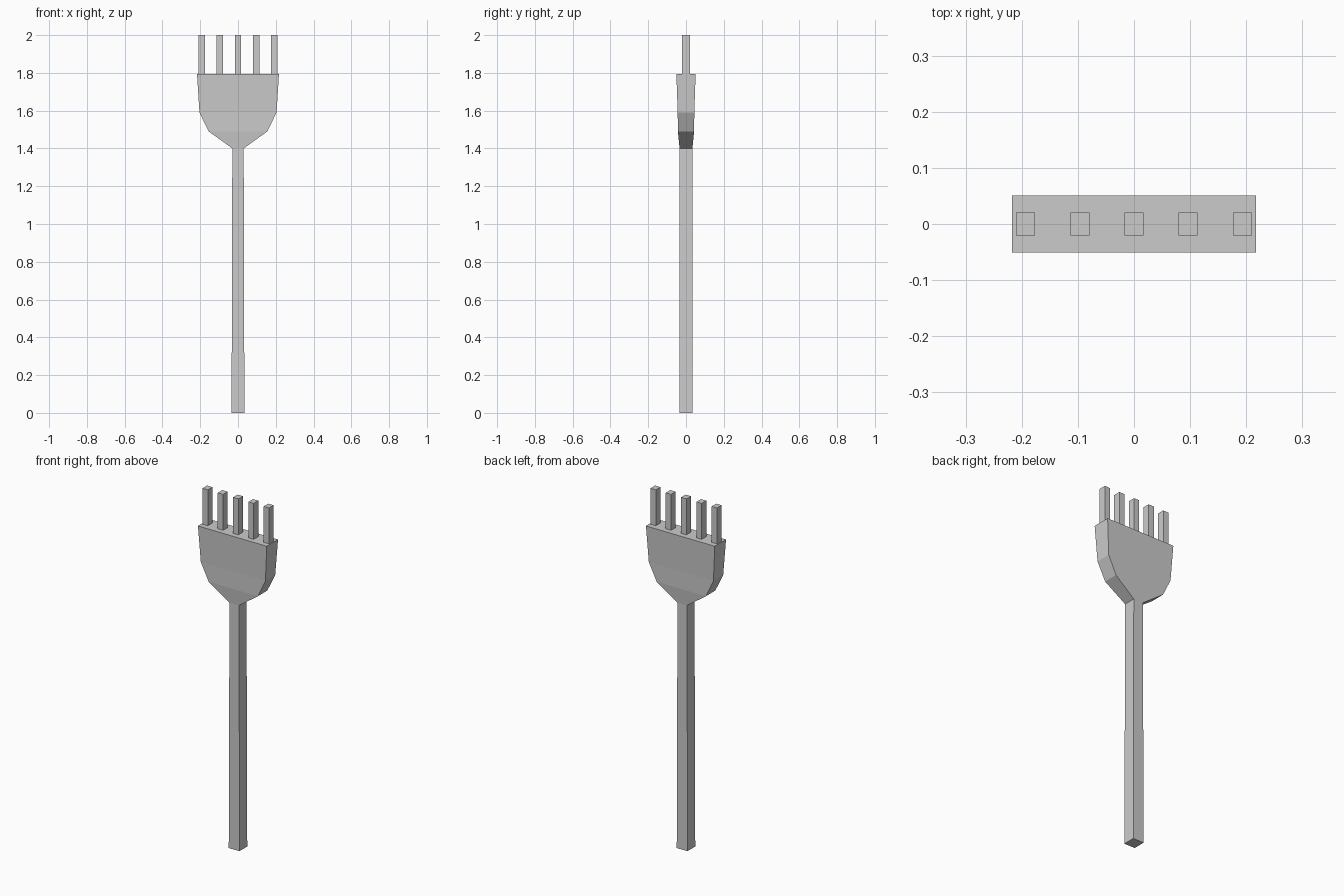
import bpy, bmesh

if "Cube" in bpy.data.objects:
    bpy.data.objects.remove(bpy.data.objects["Cube"])


def loft(name, rings, cap_bottom=True, cap_top=True, x=0.0):
    """Skin rectangular rings given as (half_x, half_y, z)."""
    bm = bmesh.new()
    loops = [[bm.verts.new((x + sx * hx, sy * hy, z))
              for sx, sy in ((-1, -1), (1, -1), (1, 1), (-1, 1))]
             for hx, hy, z in rings]
    for a, b in zip(loops, loops[1:]):
        for i in range(4):
            j = (i + 1) % 4
            bm.faces.new((a[i], a[j], b[j], b[i]))
    if cap_bottom:
        bm.faces.new(loops[0][::-1])
    if cap_top:
        bm.faces.new(loops[-1])
    mesh = bpy.data.meshes.new(name)
    bm.to_mesh(mesh)
    bm.free()
    obj = bpy.data.objects.new(name, mesh)
    bpy.context.collection.objects.link(obj)
    return obj


# Slightly tapered square handle
loft("handle", [(0.034, 0.035, 0), (0.030, 0.034, 1.4)], cap_top=False)

# Flaring fork head
loft("head", [(0.030, 0.034, 1.4), (0.155, 0.043, 1.49),
              (0.204, 0.044, 1.59), (0.217, 0.051, 1.795)], cap_bottom=False)

# Five straight tines
for i in range(5):
    loft(f"tine_{i + 1}", [(0.017, 0.0205, 1.795), (0.017, 0.0205, 2.0)],
         cap_bottom=False, x=(i - 2) * 0.0965)
